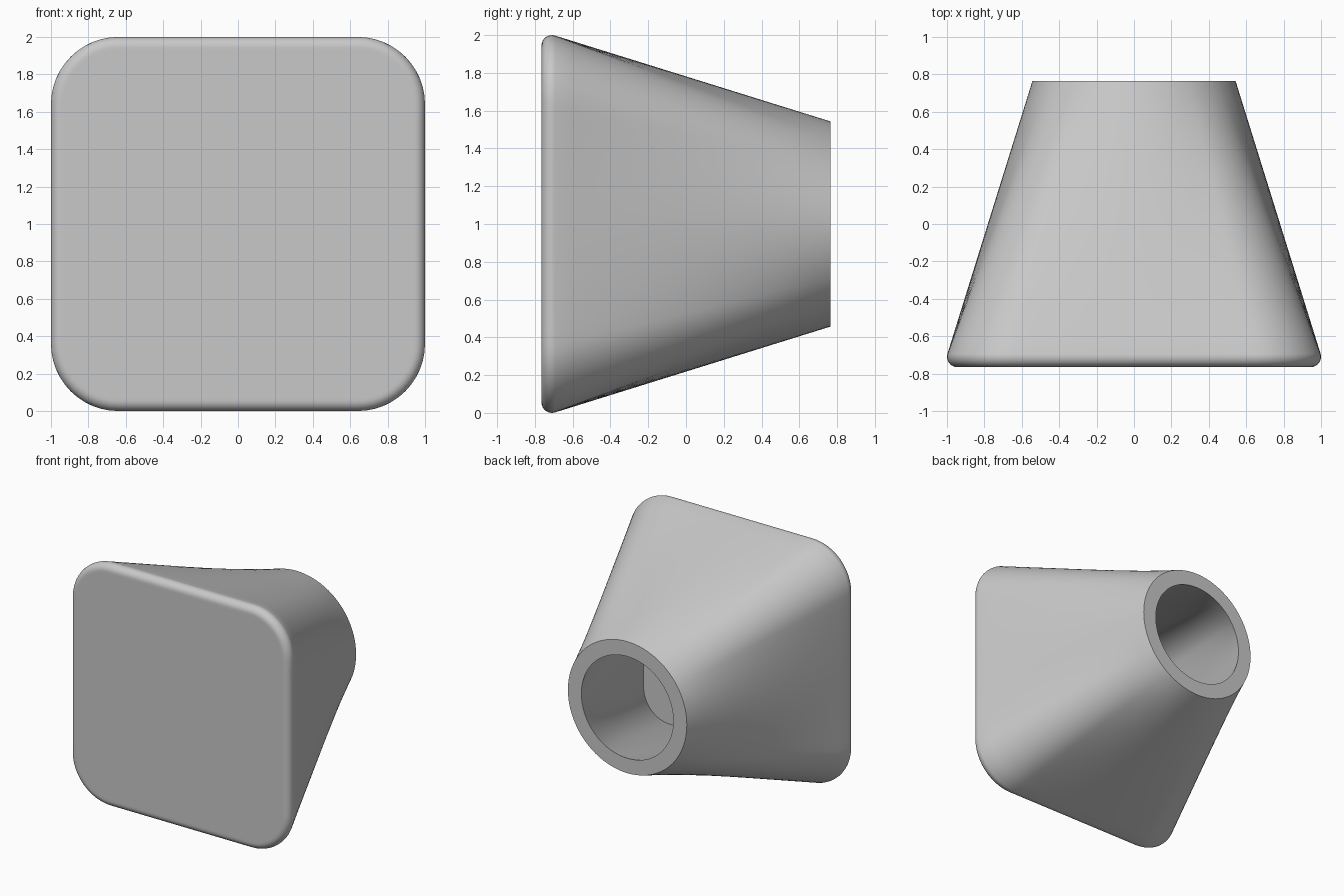
import bpy
import bmesh
from math import sin, cos, radians, pi

FRONT, BACK = -0.765, 0.765
CENTRE_Z = 1.0
FLAT_STEPS, CORNER_STEPS, LOFT_STEPS = 16, 12, 16
FLAT_ANGLE = radians(32)      # share of the round end fed by each flat side

cube = bpy.data.objects.get("Cube")
if cube:
    bpy.data.objects.remove(cube, do_unlink=True)


def rounded_square(half, radius):
    """Outline of a square with round corners, as (x, z) pairs."""
    c = half - radius
    side = [(half, c * (2 * i / FLAT_STEPS - 1)) for i in range(FLAT_STEPS)]
    for i in range(CORNER_STEPS):
        a = pi / 2 * i / CORNER_STEPS
        side.append((c + radius * cos(a), c + radius * sin(a)))
    return four_turns(side)


def circle(radius):
    """Circle whose points pair up with those of the rounded square."""
    angles = [FLAT_ANGLE * (2 * i / FLAT_STEPS - 1) for i in range(FLAT_STEPS)]
    span = pi / 2 - 2 * FLAT_ANGLE
    angles += [FLAT_ANGLE + span * i / CORNER_STEPS for i in range(CORNER_STEPS)]
    return four_turns([(radius * cos(a), radius * sin(a)) for a in angles])


def four_turns(side):
    points = []
    for _ in range(4):
        points += side
        side = [(-z, x) for x, z in side]
    return points


def loft(start, y0, end, y1):
    """Rings blending one outline into another."""
    rings = []
    for i in range(LOFT_STEPS + 1):
        t = i / LOFT_STEPS
        ring = [(a[0] + (b[0] - a[0]) * t, a[1] + (b[1] - a[1]) * t)
                for a, b in zip(start, end)]
        rings.append((y0 + (y1 - y0) * t, ring))
    return rings


# Front plate with a rounded rim
fillet, corner = 0.055, 0.36
slope = radians(17.3)
rings = [(FRONT, rounded_square(0.93, corner - 0.07))]
for i in range(9):
    a = -pi / 2 + (pi / 2 + slope) * i / 8
    inset = fillet * (1 - cos(a))
    y = FRONT + fillet * (1 + sin(a))
    rings.append((y, rounded_square(1 - inset, corner - inset)))

# Outer wall, from the plate to the round mouth
y, outline = rings.pop()
rings += loft(outline, y, circle(0.543), BACK)

# Mouth rim and hollow inside, down to a flat floor
rings += loft(circle(0.42), BACK, rounded_square(0.835, 0.24), -0.64)

bm = bmesh.new()
loops = [[bm.verts.new((x, y, CENTRE_Z + z)) for x, z in ring]
         for y, ring in rings]
for a, b in zip(loops, loops[1:]):
    for i in range(len(a)):
        j = (i + 1) % len(a)
        bm.faces.new((a[i], a[j], b[j], b[i]))
bm.faces.new(loops[0])
bm.faces.new(loops[-1])
bmesh.ops.recalc_face_normals(bm, faces=bm.faces)
mesh = bpy.data.meshes.new("hollow_body")
bm.to_mesh(mesh)
bm.free()

body = bpy.data.objects.new("hollow_body", mesh)
bpy.context.collection.objects.link(body)

# Single grey material
grey = bpy.data.materials.new("light_grey")
grey.use_nodes = True
colour = (0.58, 0.58, 0.58, 1)
grey.diffuse_color = colour
grey.node_tree.nodes["Principled BSDF"].inputs["Base Color"].default_value = colour
mesh.materials.append(grey)

bpy.ops.object.select_all(action="DESELECT")
body.select_set(True)
bpy.context.view_layer.objects.active = body
bpy.ops.object.shade_smooth_by_angle(angle=radians(35))
